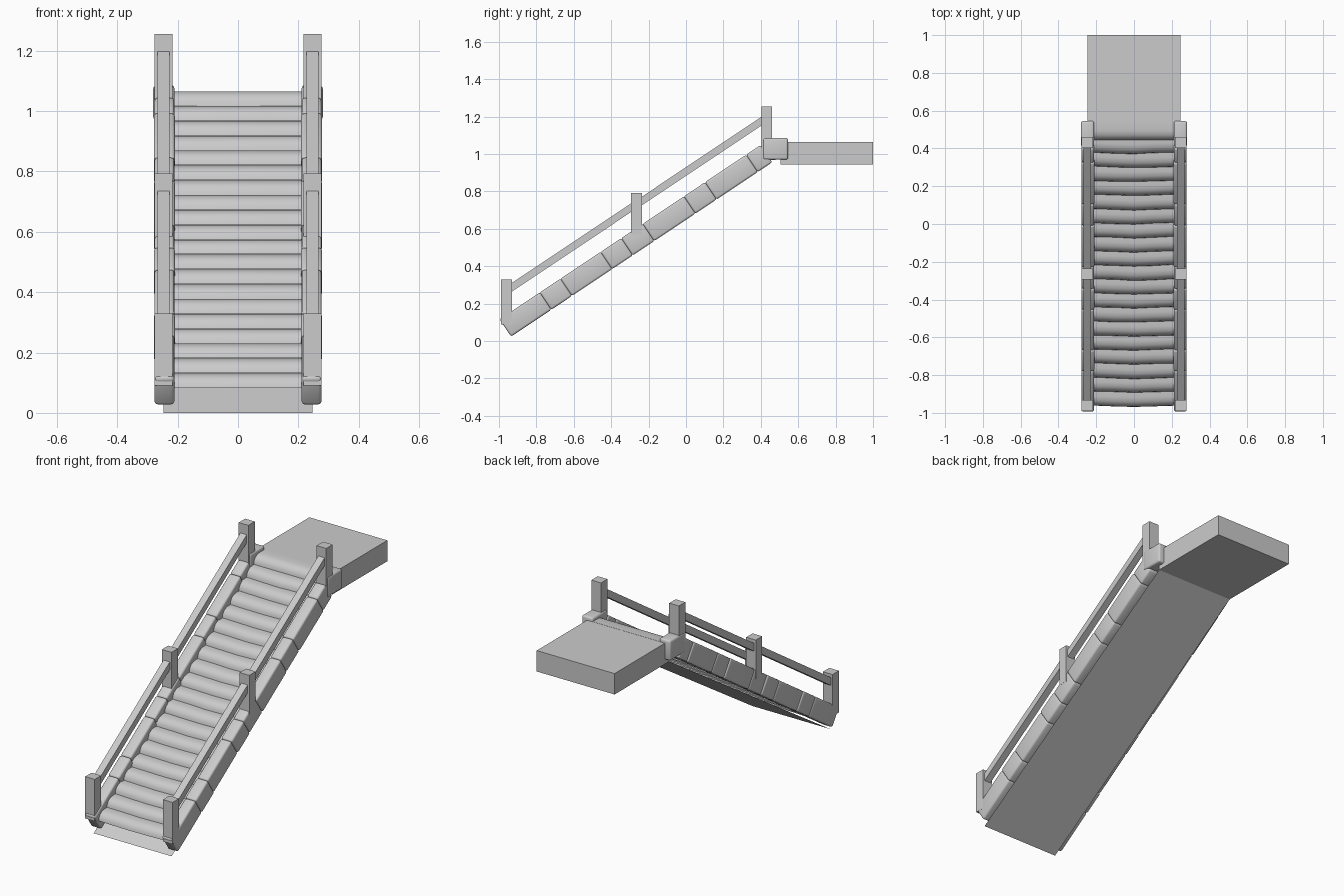
import bpy, bmesh, math, random
from mathutils import Matrix, Vector

random.seed(4)
if "Cube" in bpy.data.objects:
    bpy.data.objects.remove(bpy.data.objects["Cube"], do_unlink=True)

SLOPE = 0.667
ANGLE = math.atan(SLOPE)
RAIL_X = 0.247

# One plain stone colour
stone = bpy.data.materials.new("light grey stone")
stone.use_nodes = True
GREY = (0.6, 0.6, 0.6, 1)
stone.diffuse_color = GREY
bsdf = next(n for n in stone.node_tree.nodes if n.type == "BSDF_PRINCIPLED")
bsdf.inputs["Base Color"].default_value = GREY


def make(name, bm, smooth=False):
    bmesh.ops.recalc_face_normals(bm, faces=bm.faces)
    mesh = bpy.data.meshes.new(name)
    bm.to_mesh(mesh)
    bm.free()
    ob = bpy.data.objects.new(name, mesh)
    mesh.materials.append(stone)
    bpy.context.collection.objects.link(ob)
    if smooth:
        bpy.ops.object.select_all(action="DESELECT")
        ob.select_set(True)
        bpy.context.view_layer.objects.active = ob
        bpy.ops.object.shade_smooth_by_angle(angle=math.radians(40))
    return ob


def box(name, center, size, tilt=0, bevel=0):
    bm = bmesh.new()
    bmesh.ops.create_cube(bm, size=1)
    bmesh.ops.scale(bm, vec=size, verts=bm.verts)
    if bevel:
        bmesh.ops.bevel(bm, geom=bm.edges[:], offset=bevel, segments=3,
                        profile=0.5, affect="EDGES")
    bm.transform(Matrix.Translation(center) @ Matrix.Rotation(tilt, 4, "X"))
    return make(name, bm, bevel > 0)


# Upper landing
box("landing", (0, 0.7525, 1.005), (0.494, 0.495, 0.12))

# Sloping underside sheet
bm = bmesh.new()
corners = [(-RAIL_X, -0.955, 0), (RAIL_X, -0.955, 0),
           (RAIL_X, 0.505, 0.945), (-RAIL_X, 0.505, 0.945)]
bm.faces.new([bm.verts.new(c) for c in corners])
make("underside", bm)

# Rounded treads, slightly bowed and uneven
profile = [(0, 0), (0.003, 0.016), (0.012, 0.031), (0.027, 0.042),
           (0.05, 0.048), (0.1, 0.048), (0.1, 0)]
for i in range(20):
    bm = bmesh.new()
    rings = []
    for x in (-0.217, -0.1, 0, 0.1, 0.217):
        bow = 0.008 * abs(x) / 0.217 + random.uniform(0, 0.004)
        if i == 19:
            bow = 0
        y0, z0 = -0.97 + 0.0744 * i + bow, 0.083 + 0.0492 * i
        rings.append([bm.verts.new((x, y0 + y, z0 + z)) for y, z in profile])
    n = len(profile)
    for a, b in zip(rings, rings[1:]):
        for k in range(n):
            bm.faces.new((a[k], a[(k + 1) % n], b[(k + 1) % n], b[k]))
    bm.faces.new(rings[0])
    bm.faces.new(rings[-1])
    make(f"tread_{i + 1}", bm, True)

# Side stones: lower-edge positions of the joints
joints = [-0.935, -0.72, -0.61, -0.395, -0.285, -0.17, 0.05, 0.163, 0.383, 0.46]
posts = [("front", -0.96, 0.09, 0.33), ("middle", -0.265, 0.57, 0.793),
         ("top", 0.432, 1.0, 1.255)]
normal = Vector((0, -math.sin(ANGLE), math.cos(ANGLE)))

for side, s in (("left", 1), ("right", -1)):
    for i, (a, b) in enumerate(zip(joints, joints[1:])):
        mid = (a + b) / 2
        center = Vector((s * 0.244, mid, 0.025 + SLOPE * (mid + 0.935))) + normal * 0.055
        width = 0.07 if i % 2 else 0.066
        box(f"{side}_side_stone_{i + 1}", center,
            (width, (b - a) / math.cos(ANGLE) + 0.002, 0.111), ANGLE, 0.011)
    box(f"{side}_end_stone", (s * 0.246, 0.478, 1.028), (0.07, 0.134, 0.116), 0, 0.011)

    # Square posts
    for name, y, low, high in posts:
        box(f"{side}_{name}_post", (s * RAIL_X, y, (low + high) / 2),
            (0.061, 0.058, high - low))

    # Handrails between neighbouring posts
    for (n0, y0, _, _), (n1, y1, _, _) in zip(posts, posts[1:]):
        y = (y0 + y1) / 2
        z = 0.711 + 0.664 * (y + 0.295)
        box(f"{side}_{n0}_handrail", (s * RAIL_X, y, z),
            (0.04, (y1 - y0 - 0.03) / math.cos(ANGLE), 0.038), ANGLE)
